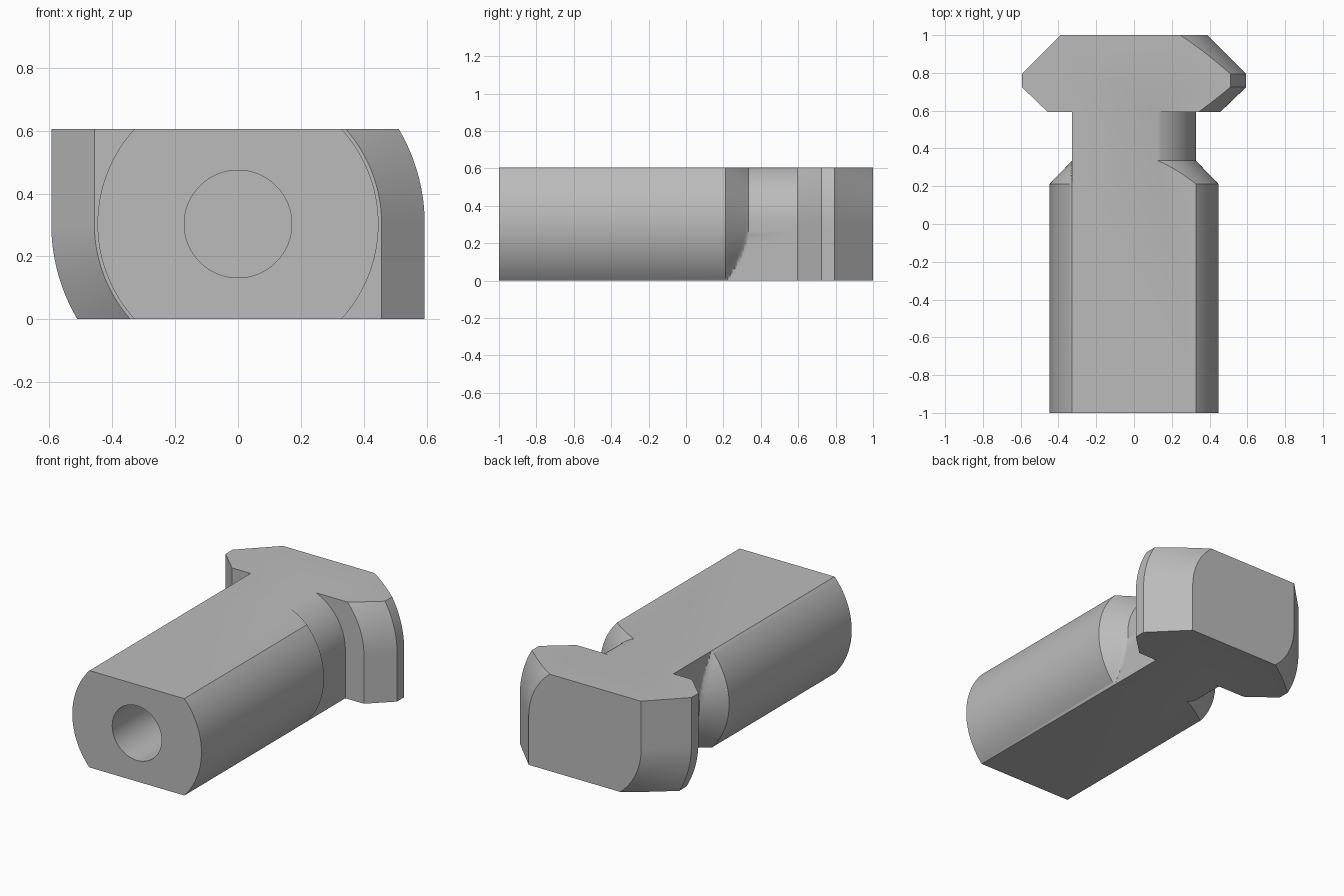
import bpy
import bmesh
from math import sin, sqrt, radians
from mathutils import Matrix

cube = bpy.data.objects.get("Cube")
if cube:
    bpy.data.objects.remove(cube, do_unlink=True)

HALF = 0.303                 # half thickness between the two flats
SHAFT_R, NECK_R = 0.447, 0.328
STEPS = 20                   # height levels in each half
ARC = radians(67)
LEVELS = [HALF * sin(ARC * i / STEPS) / sin(ARC) for i in range(-STEPS, STEPS + 1)]

steel = bpy.data.materials.new("steel grey")
steel.use_nodes = True
grey = (0.5, 0.5, 0.5, 1.0)
steel.diffuse_color = grey
steel.node_tree.nodes["Principled BSDF"].inputs["Base Color"].default_value = grey


def arc_x(r, d):
    return sqrt(max(r * r - d * d, 0.0))


def half_width(round_r, square_x, d):
    """Round where d > 0; elsewhere at least as wide as the square side."""
    x = arc_x(round_r, d)
    return x if d > 0 else max(x, square_x)


def taper(y0, r0, y1, r1, n):
    return [(y0 + (y1 - y0) * i / n, r0 + (r1 - r0) * i / n) for i in range(n + 1)]


# Stations along the bolt: y, round radius, half width of the square quadrants
stations = [(-1.0, SHAFT_R, 0.0)]
stations += [(y, r, NECK_R) for y, r in taper(0.212, SHAFT_R, 0.335, NECK_R, 10)]
stations += [(0.593, NECK_R, NECK_R)]
head = taper(0.593, 0.457, 0.725, 0.594, 4) + taper(0.795, 0.594, 1.0, 0.389, 6)
stations += [(y, r, r) for y, r in head]

# Bolt body: opposite quadrants are round, the other two are square
bm = bmesh.new()
rings = []
for y, r, sq in stations:
    right = [bm.verts.new((half_width(r, sq, d), y, HALF + d)) for d in LEVELS]
    left = [bm.verts.new((-half_width(r, sq, -d), y, HALF + d)) for d in LEVELS]
    rings.append((right, left))
for a, b in zip(rings, rings[1:]):
    for side in (0, 1):
        for i in range(len(LEVELS) - 1):
            bm.faces.new((a[side][i], a[side][i + 1], b[side][i + 1], b[side][i]))
for right, left in (rings[0], rings[-1]):
    bm.faces.new(right + left[::-1])
for end in (0, -1):
    bm.faces.new([r[end] for r, _ in rings] + [l[end] for _, l in rings[::-1]])
bmesh.ops.recalc_face_normals(bm, faces=bm.faces)
mesh = bpy.data.meshes.new("t_bolt")
bm.to_mesh(mesh)
bm.free()
mesh.materials.append(steel)
bolt = bpy.data.objects.new("t_bolt", mesh)
bpy.context.collection.objects.link(bolt)

# Blind bore in the shaft end
bm = bmesh.new()
bmesh.ops.create_cone(bm, cap_ends=True, segments=64, radius1=0.171, radius2=0.171, depth=1.0,
                      matrix=Matrix.Translation((0, -0.7, HALF)) @ Matrix.Rotation(radians(90), 4, "X"))
cut_mesh = bpy.data.meshes.new("bore_cutter")
bm.to_mesh(cut_mesh)
bm.free()
cut_mesh.materials.append(steel)
cutter = bpy.data.objects.new("bore_cutter", cut_mesh)
bpy.context.collection.objects.link(cutter)
cutter.hide_render = True

bore = bolt.modifiers.new("bore", "BOOLEAN")
bore.operation = "DIFFERENCE"
bore.solver = "EXACT"
bore.object = cutter

bpy.ops.object.select_all(action="DESELECT")
bolt.select_set(True)
bpy.context.view_layer.objects.active = bolt
bpy.ops.object.modifier_apply(modifier=bore.name)
bpy.data.objects.remove(cutter, do_unlink=True)
bpy.ops.object.shade_smooth_by_angle(angle=radians(25))
